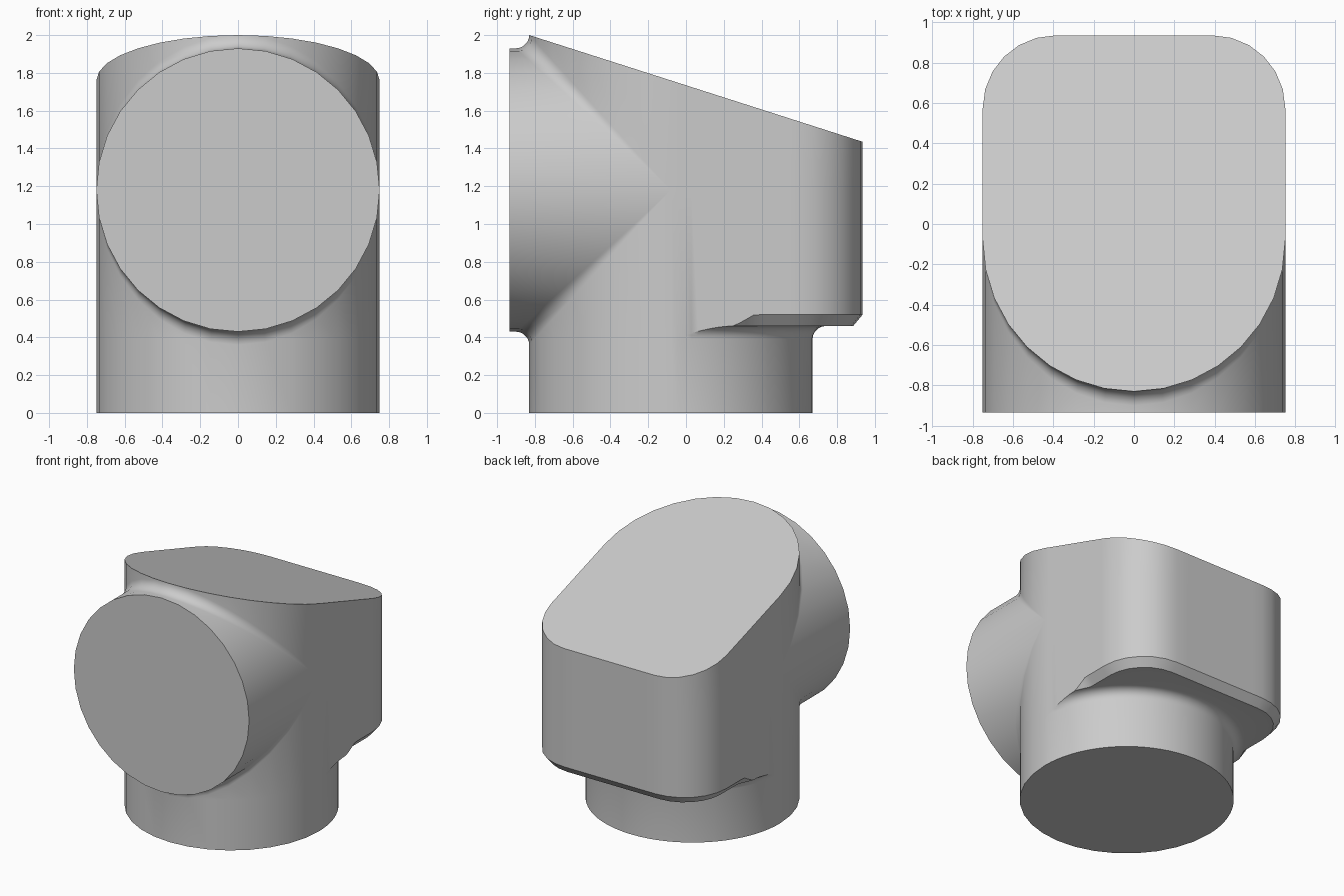
import bpy, bmesh
from math import sin, cos, pi, radians, sqrt
from mathutils import Vector

cube = bpy.data.objects.get("Cube")
if cube:
    bpy.data.objects.remove(cube)

R, FILLET = 0.75, 0.07           # pipe radius and blend radius
AXIS_Y, AXIS_Z = -0.08, 1.18     # vertical and horizontal pipe axes
FRONT, BACK = -0.935, 0.935
CORNER, CHAMFER = 0.36, 0.05
SHELF = 0.46                     # underside of the back box
STEPS = 5


def top_height(y):
    return 2 - 0.32 * (y - AXIS_Y + R)


def blend_height(d):
    reach = max(0, R + FILLET - d)
    return SHELF - FILLET + sqrt(max(0, FILLET ** 2 - reach ** 2))


# Plan outline: round front, straight sides, rounded back corners.
# Each entry is a point relative to the vertical axis and its normal.
def plan_outline():
    pts = []
    for i in range(-8, 9):
        n = Vector((sin(i * pi / 16), -cos(i * pi / 16)))
        pts.append((n * R, n))
    depth = BACK - AXIS_Y
    straight = depth - CORNER
    half = R - CORNER
    for i in range(1, 18):
        pts.append((Vector((R, straight * i / 18)), Vector((1, 0))))
    for side in (0, 1):
        centre = Vector((half if side == 0 else -half, straight))
        for i in range(7):
            a = (side + i / 6) * pi / 2
            n = Vector((cos(a), sin(a)))
            pts.append((centre + n * CORNER, n))
        if side == 0:
            for i in range(1, 8):
                pts.append((Vector((half - 2 * half * i / 8, depth)), Vector((0, 1))))
    for i in range(17, 0, -1):
        pts.append((Vector((-R, straight * i / 18)), Vector((-1, 0))))
    return pts


# Vertical column of points for one outline point, above and below the front pipe
def body_column(p, n):
    k = max(0, -p.y / R)
    upper = AXIS_Z + (R + FILLET) * k
    lower = AXIS_Z - (R + FILLET) * k
    c = min(CHAMFER, max(0, p.length - R - FILLET))
    q = p - n * c
    shelf = blend_height(q.length)

    def at(v, z):
        return Vector((v.x, v.y + AXIS_Y, z))

    above = [at(p, top_height(p.y + AXIS_Y)), at(p, upper)]
    below = [at(p, lower), at(p, min(lower, shelf + 1.2 * c)), at(q, min(lower, shelf))]
    for i in range(STEPS, -1, -1):
        d = min(q.length, R + FILLET * (1 - cos(i * pi / 2 / STEPS)))
        below.append(at(q.normalized() * d, min(lower, blend_height(d))))
    below.append(at(q.normalized() * R, 0))
    return above, below


# Front pipe wall, running into the rolling blend against the vertical wall
def pipe_column(t):
    s, c = sin(t), cos(t)
    k = abs(c)
    ball = Vector(((R + FILLET) * s, AXIS_Y - (R + FILLET) * k, AXIS_Z + (R + FILLET) * c))
    to_pipe, to_wall = Vector((-s, 0, -c)), Vector((-s, k, 0))
    column = [Vector((R * s, FRONT, AXIS_Z + R * c))]
    for i in range(STEPS + 1):
        column.append(ball + to_pipe.lerp(to_wall, i / STEPS).normalized() * FILLET)
    return column


def loft(bm, columns):
    grid = [[bm.verts.new(v) for v in col] for col in columns]
    for a, b in zip(grid, grid[1:] + grid[:1]):
        for i in range(len(a) - 1):
            bm.faces.new((a[i], a[i + 1], b[i + 1], b[i]))
    return grid


bm = bmesh.new()
columns = [body_column(p, n) for p, n in plan_outline()]
upper = loft(bm, [c[0] for c in columns])
lower = loft(bm, [c[1] for c in columns])
pipe = loft(bm, [pipe_column(i * pi / 16) for i in range(32)])

# Sloping top, round bottom and round front faces
bm.faces.new([c[0] for c in upper])
bm.faces.new([c[-1] for c in lower])
bm.faces.new([c[0] for c in pipe])
bmesh.ops.remove_doubles(bm, verts=bm.verts, dist=0.0005)
bmesh.ops.dissolve_degenerate(bm, edges=bm.edges, dist=0.0002)
bmesh.ops.recalc_face_normals(bm, faces=bm.faces)

mesh = bpy.data.meshes.new("pipe_junction")
bm.to_mesh(mesh)
bm.free()
junction = bpy.data.objects.new("pipe_junction", mesh)
bpy.context.collection.objects.link(junction)

grey = bpy.data.materials.new("light_grey")
grey.use_nodes = True
colour = (0.6, 0.6, 0.6, 1)
grey.diffuse_color = colour
grey.node_tree.nodes["Principled BSDF"].inputs["Base Color"].default_value = colour
mesh.materials.append(grey)

bpy.ops.object.select_all(action='DESELECT')
junction.select_set(True)
bpy.context.view_layer.objects.active = junction
bpy.ops.object.shade_smooth_by_angle(angle=radians(30))
